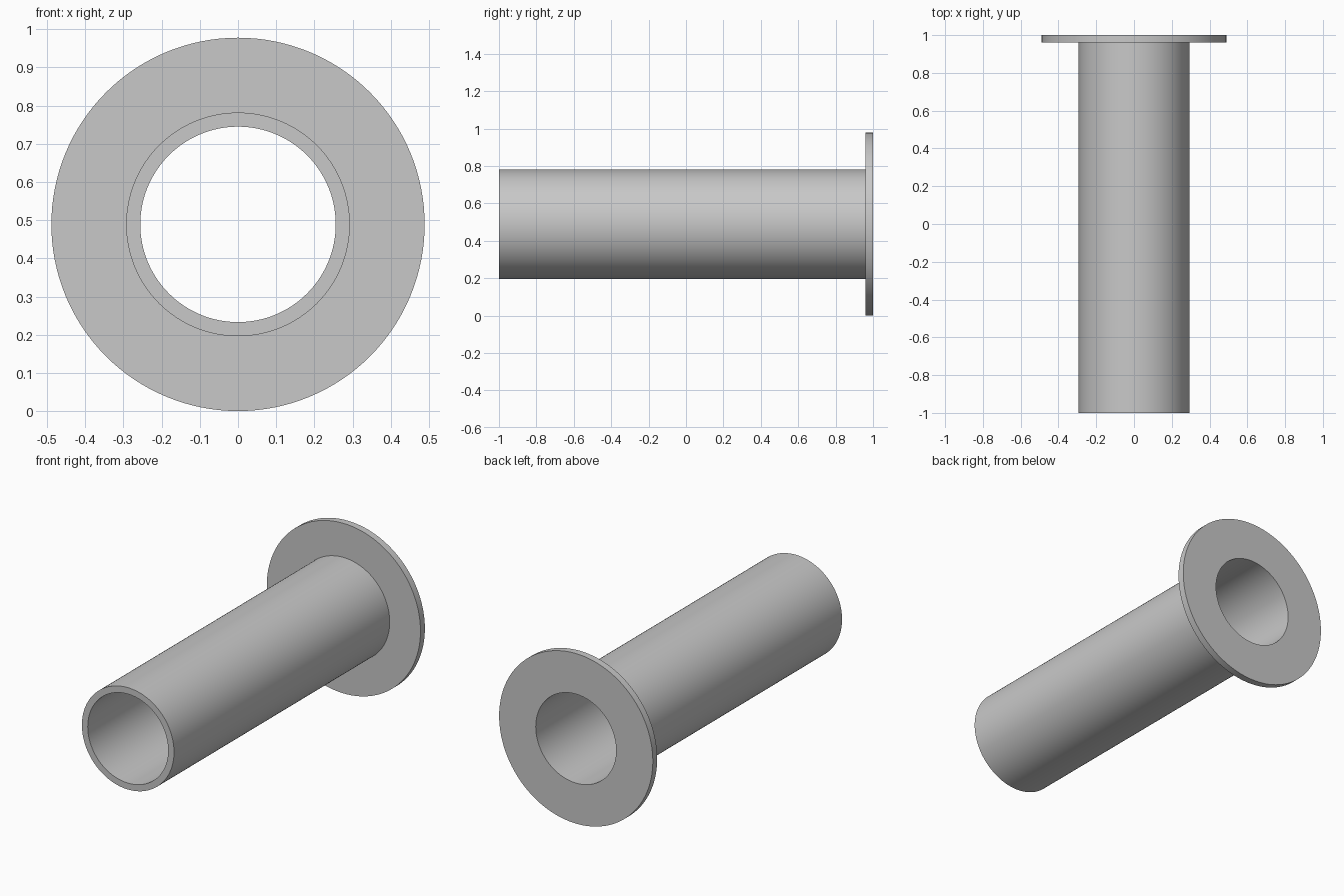
import bpy, bmesh, math
from mathutils import Vector, Matrix

cube = bpy.data.objects.get("Cube")
if cube:
    bpy.data.objects.remove(cube, do_unlink=True)

SEGMENTS = 128
FLANGE_R, TUBE_R, BORE_R = 0.489, 0.293, 0.256
FRONT_Y, FLANGE_Y, BACK_Y = -1.0, 0.96, 1.0

# Plain grey material
grey = bpy.data.materials.new("light_grey")
grey.use_nodes = True
colour = (0.58, 0.58, 0.58, 1.0)
grey.diffuse_color = colour
grey.node_tree.nodes["Principled BSDF"].inputs["Base Color"].default_value = colour

# Closed wall section (radius, y) turned about the bore axis
section = [
    (BORE_R, FRONT_Y), (TUBE_R, FRONT_Y), (TUBE_R, FLANGE_Y),
    (FLANGE_R, FLANGE_Y), (FLANGE_R, BACK_Y), (BORE_R, BACK_Y),
]
bm = bmesh.new()
rings = []
for i in range(SEGMENTS):
    turn = Matrix.Rotation(math.tau * i / SEGMENTS, 3, 'Y')
    rings.append([bm.verts.new(turn @ Vector((0, y, r))) for r, y in section])
for i, ring in enumerate(rings):
    following = rings[(i + 1) % SEGMENTS]
    for j in range(len(section)):
        k = (j + 1) % len(section)
        bm.faces.new((ring[j], ring[k], following[k], following[j]))
bmesh.ops.recalc_face_normals(bm, faces=bm.faces)

# Flanged tube, resting on the flange rim
mesh = bpy.data.meshes.new("flanged_tube")
bm.to_mesh(mesh)
bm.free()
mesh.materials.append(grey)
tube = bpy.data.objects.new("flanged_tube", mesh)
tube.location.z = FLANGE_R
bpy.context.collection.objects.link(tube)

# Smooth round walls with crisp rims
bpy.ops.object.select_all(action='DESELECT')
tube.select_set(True)
bpy.context.view_layer.objects.active = tube
bpy.ops.object.shade_smooth_by_angle(angle=math.radians(30))
